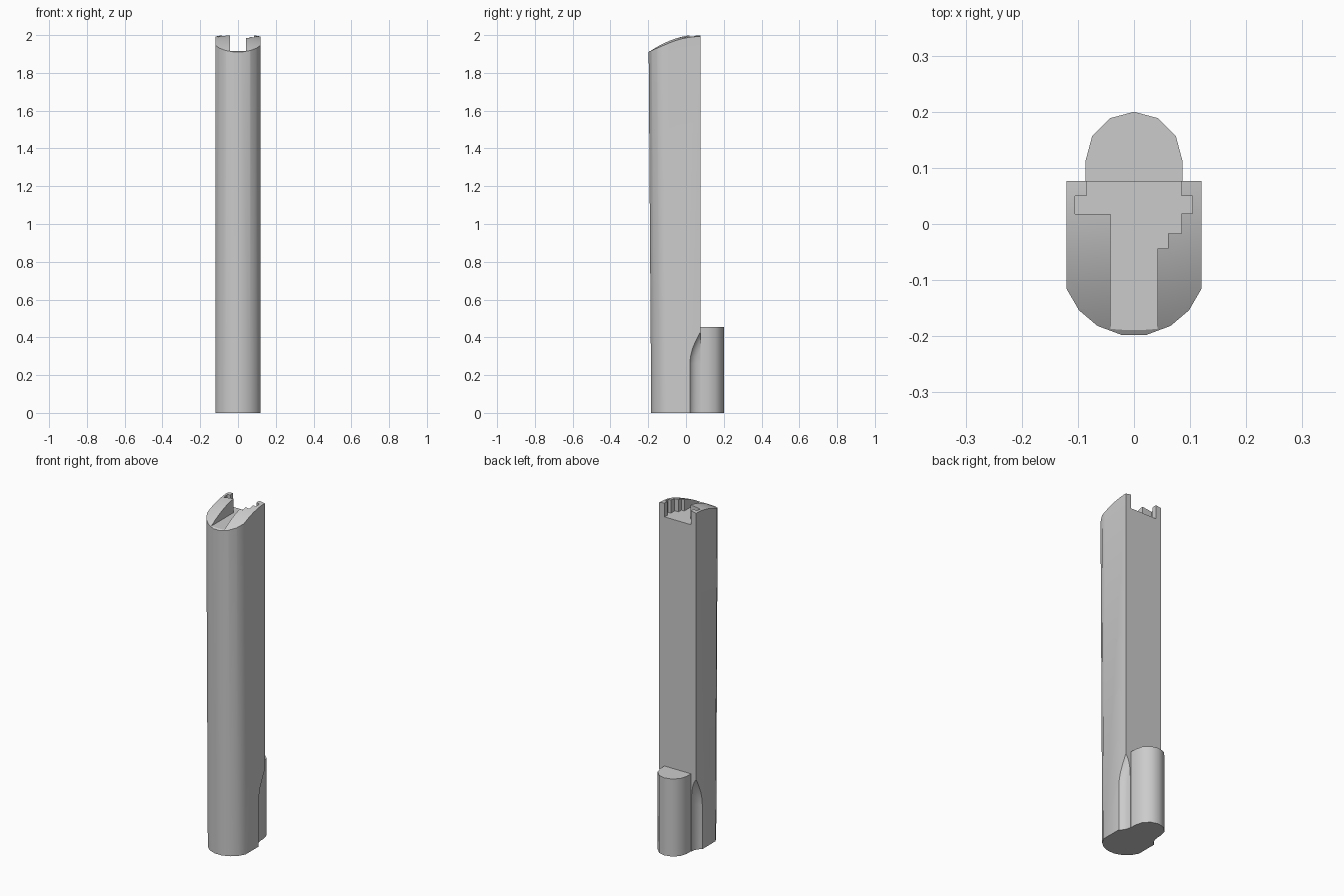
import bpy, bmesh, math

if "Cube" in bpy.data.objects:
    bpy.data.objects.remove(bpy.data.objects["Cube"])


def loft(name, sections):
    """Solid skinned through matching closed sections of 3D points."""
    bm = bmesh.new()
    rings = [[bm.verts.new(p) for p in s] for s in sections]
    n = len(rings[0])
    for a, b in zip(rings, rings[1:]):
        for i in range(n):
            j = (i + 1) % n
            bm.faces.new((a[i], a[j], b[j], b[i]))
    bm.faces.new(rings[0])
    bm.faces.new(rings[-1])
    bmesh.ops.recalc_face_normals(bm, faces=bm.faces)
    me = bpy.data.meshes.new(name)
    bm.to_mesh(me)
    bm.free()
    ob = bpy.data.objects.new(name, me)
    bpy.context.collection.objects.link(ob)
    return ob


def combine(target, tool, operation):
    """Apply a boolean and remove the tool object."""
    tool.hide_render = True
    bpy.ops.object.select_all(action='DESELECT')
    bpy.context.view_layer.objects.active = target
    target.select_set(True)
    mod = target.modifiers.new("bool", 'BOOLEAN')
    mod.operation = operation
    mod.solver = 'EXACT'
    mod.object = tool
    bpy.ops.object.modifier_apply(modifier=mod.name)
    bpy.data.objects.remove(tool, do_unlink=True)


def prism(name, plan, z0, z1):
    return loft(name, [[(x, y, z) for x, y in plan] for z in (z0, z1)])


# Tall shaft: flat back and sides, rounded front leaning slightly forward
half = [(0.12, 0.077), (0.12, -0.117), (0.098, -0.155), (0.065, -0.183), (0.022, -0.199)]
plan = half + [(-x, y) for x, y in reversed(half)]
shaft = loft("shaft", [
    [(x, y + (0.015 if y < 0 else 0), 0) for x, y in plan],
    [(x, y, 2.1) for x, y in plan]])

# Domed, forward-sloping top
ys = [-0.3 + 0.03 * i for i in range(16)]
xs = [-0.16 + 0.02 * i for i in range(17)]
dome = loft("dome_cutter", [
    [(x, y, 2.005 - 1.24 * (y - 0.077) ** 2 - 0.85 * x * x) for y in ys]
    + [(x, ys[-1], 2.3), (x, ys[0], 2.3)] for x in xs])
combine(shaft, dome, 'DIFFERENCE')

# Stepped slot in the top, open to front and back
slot = [(-0.042, -0.3), (-0.042, 0.018), (-0.105, 0.018), (-0.105, 0.05),
        (-0.085, 0.05), (-0.085, 0.2), (0.085, 0.2), (0.085, 0.05),
        (0.104, 0.05), (0.104, 0.019), (0.085, 0.019), (0.085, -0.017),
        (0.061, -0.017), (0.061, -0.044), (0.042, -0.044), (0.042, -0.3)]
combine(shaft, prism("slot_cutter", slot, 1.917, 2.3), 'DIFFERENCE')

# Concave grooves beside the rear boss, running out to a point at the top
groove = [(0.12, 0.02), (0.109, 0.028), (0.1, 0.04), (0.093, 0.055), (0.089, 0.075),
          (0.087, 0.1), (0.087, 0.25), (0.2, 0.25), (0.2, 0.02)]
runout = [(-0.1, 0), (0.26, 0), (0.30, 0.004), (0.34, 0.014), (0.38, 0.031),
          (0.41, 0.046), (0.435, 0.06)]
for side in (1, -1):
    cutter = loft("groove_cutter", [[(side * x, y + dy, z) for x, y in groove]
                                    for z, dy in runout])
    combine(shaft, cutter, 'DIFFERENCE')

# Round-backed boss at the foot
arc = [(0.086 * math.cos(math.pi * i / 6), 0.114 + 0.086 * math.sin(math.pi * i / 6))
       for i in range(7)]
boss = prism("boss", arc + [(-0.086, 0.05), (0.086, 0.05)], 0, 0.455)
combine(shaft, boss, 'UNION')

bpy.ops.object.shade_smooth_by_angle(angle=math.radians(31))
